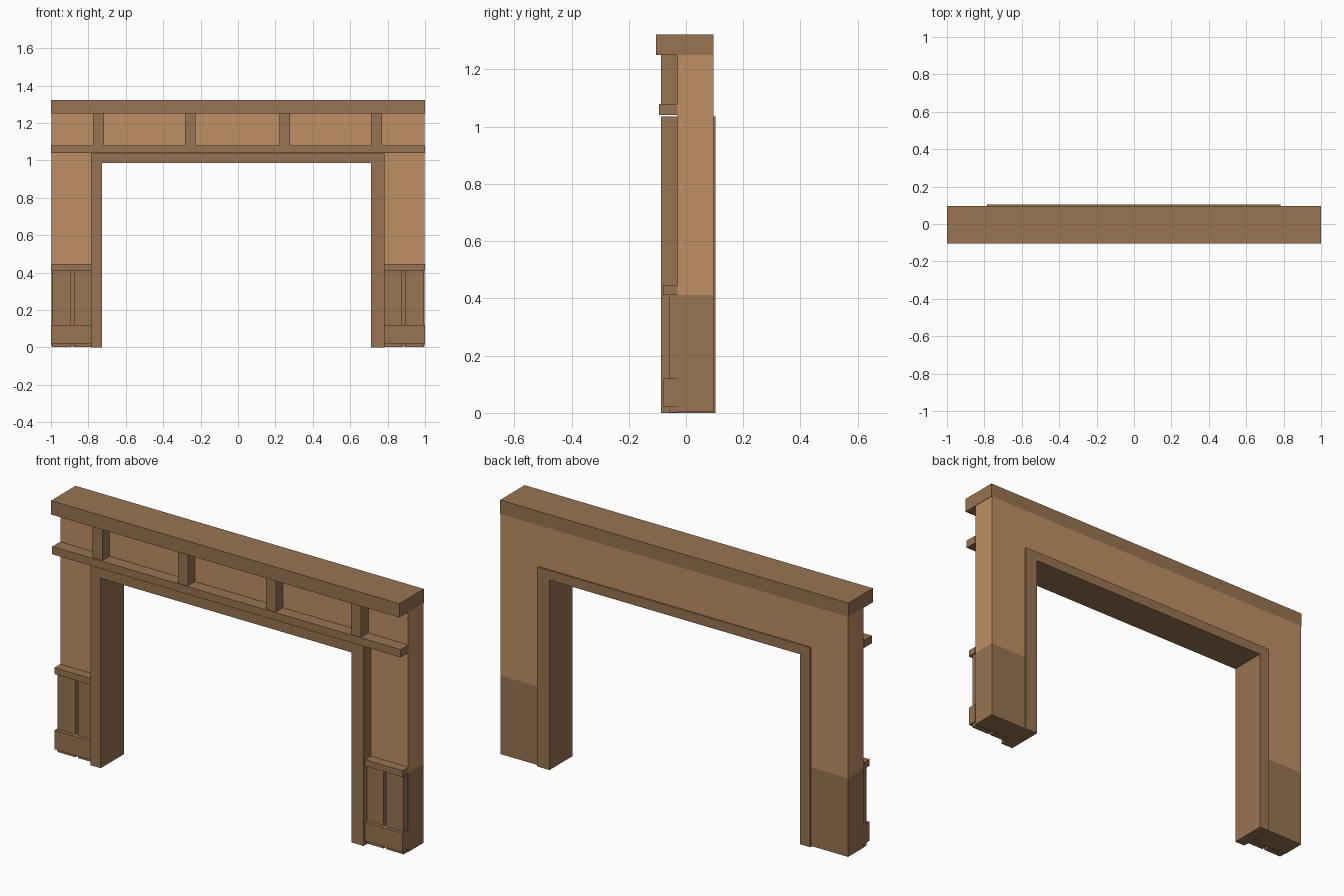
import bpy, bmesh

if "Cube" in bpy.data.objects:
    bpy.data.objects.remove(bpy.data.objects["Cube"])


def material(name, rgb):
    m = bpy.data.materials.new(name)
    m.diffuse_color = (*rgb, 1)
    m.use_nodes = True
    m.node_tree.nodes["Principled BSDF"].inputs["Base Color"].default_value = m.diffuse_color
    return m


LIGHT = material("light wood", (0.52, 0.275, 0.13))
DARK = material("dark wood", (0.315, 0.178, 0.085))


def finish(name, bm, mats):
    bmesh.ops.recalc_face_normals(bm, faces=bm.faces)
    me = bpy.data.meshes.new(name)
    bm.to_mesh(me)
    bm.free()
    for m in mats:
        me.materials.append(m)
    ob = bpy.data.objects.new(name, me)
    bpy.context.collection.objects.link(ob)
    return ob


def box(name, x, y, z, mat=DARK):
    bm = bmesh.new()
    bmesh.ops.create_cube(bm, size=1)
    for v in bm.verts:
        for i, (a, b) in enumerate((x, y, z)):
            v.co[i] = a if v.co[i] < 0 else b
    return finish(name, bm, [mat])


def arch(name, outer, inner, y, z0, split=None):
    """U-shaped slab; outer and inner are (left, right, top)."""
    (ol, orr, ot), (il, ir, it) = outer, inner
    pts = [(ol, z0), (ol, ot), (orr, ot), (orr, z0),
           (ir, z0), (ir, it), (il, it), (il, z0)]
    bm = bmesh.new()
    f = bm.faces.new([bm.verts.new((px, y[0], pz)) for px, pz in pts])
    r = bmesh.ops.extrude_face_region(bm, geom=[f])
    for v in r["geom"]:
        if isinstance(v, bmesh.types.BMVert):
            v.co.y = y[1]
    if split is None:
        return finish(name, bm, [DARK])
    # dark below the split height, light above
    bmesh.ops.bisect_plane(bm, geom=bm.verts[:] + bm.edges[:] + bm.faces[:],
                           plane_co=(0, 0, split), plane_no=(0, 0, 1))
    for f in bm.faces:
        f.material_index = 1 if f.calc_center_median().z < split else 0
    return finish(name, bm, [LIGHT, DARK])


# wall with opening, and the casing that lines it
arch("wall", (-0.998, 0.998, 1.25), (-0.784, 0.784, 1.034), (-0.03, 0.096), 0.004, 0.412)
arch("door_casing", (-0.785, 0.782, 1.036), (-0.727, 0.712, 0.986), (-0.088, 0.103), 0)

# top shelf and picture rail
box("top_shelf", (-1, 1), (-0.105, 0.096), (1.25, 1.322))
box("picture_rail", (-1, 1), (-0.095, -0.03), (1.04, 1.08))

# short posts between rail and shelf
for i, x in enumerate((-0.745, -0.255, 0.25, 0.74)):
    box(f"frieze_post_{i + 1}", (x - 0.029, x + 0.029), (-0.088, -0.03), (1.08, 1.25))

# wainscot on both sides: two boards, base board and cap
for s, side in ((-1, "left"), (1, "right")):
    def span(a, b):
        return tuple(sorted((s * a, s * b)))
    box(f"{side}_inner_board", span(0.784, 0.878), (-0.06, -0.03), (0.002, 0.412))
    box(f"{side}_outer_board", span(0.892, 0.993), (-0.06, -0.03), (0.002, 0.412))
    box(f"{side}_base_board", span(0.784, 0.999), (-0.078, -0.03), (0.022, 0.12))
    box(f"{side}_wainscot_cap", span(0.784, 1), (-0.078, -0.03), (0.412, 0.445))
